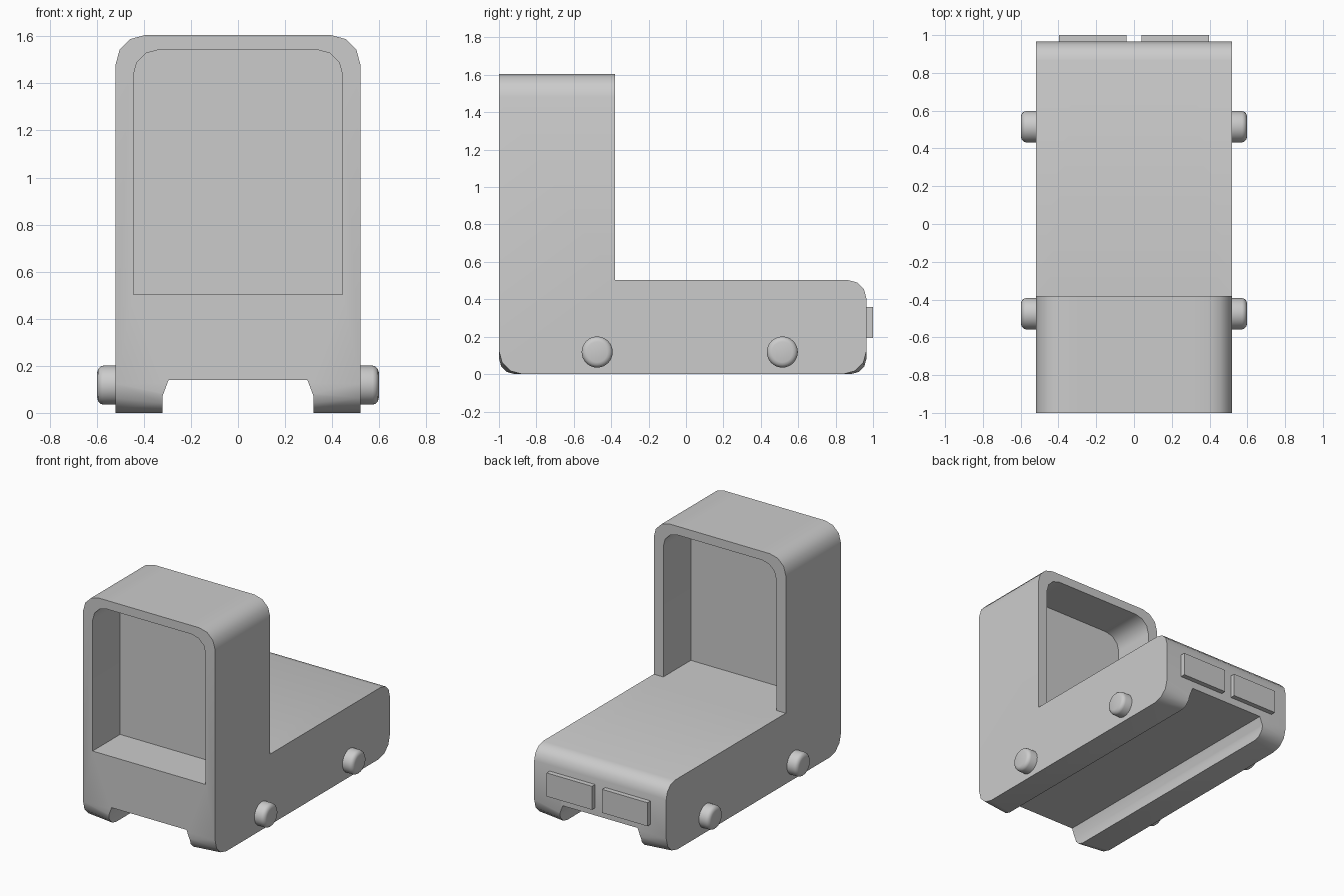
import bpy, bmesh, math

if "Cube" in bpy.data.objects:
    bpy.data.objects.remove(bpy.data.objects["Cube"])

HALF_W, FRONT, BACK, DECK, TOP = 0.52, -1.0, 0.965, 0.503, 1.605


def arc(cx, cy, r, a0, n=3):
    """Quarter-circle points, counter-clockwise from angle a0 (degrees)."""
    return [(cx + r * math.cos(math.radians(a0 + 90 * i / n)),
             cy + r * math.sin(math.radians(a0 + 90 * i / n))) for i in range(n + 1)]


def loft(name, loops, caps=True):
    """Skin a list of equal-length point loops into one mesh object."""
    bm = bmesh.new()
    rings = [[bm.verts.new(p) for p in loop] for loop in loops]
    for a, b in zip(rings, rings[1:]):
        for i in range(len(a)):
            j = (i + 1) % len(a)
            bm.faces.new((a[i], a[j], b[j], b[i]))
    if caps:
        bm.faces.new(rings[0])
        if len(rings) > 1:
            bm.faces.new(rings[-1])
    bmesh.ops.recalc_face_normals(bm, faces=bm.faces)
    mesh = bpy.data.meshes.new(name)
    bm.to_mesh(mesh)
    bm.free()
    ob = bpy.data.objects.new(name, mesh)
    bpy.context.collection.objects.link(ob)
    return ob


def prism_y(name, outline, y0, y1):
    return loft(name, [[(x, y, z) for x, z in outline] for y in (y0, y1)])


def arch(w, z0, z1, r):
    """Outline with two rounded top corners."""
    return [(-w, z0), (w, z0)] + arc(w - r, z1 - r, r, 0) + arc(r - w, z1 - r, r, 90)


def finish(ob, angle=35):
    """Apply modifiers and shade."""
    bpy.ops.object.select_all(action='DESELECT')
    ob.select_set(True)
    bpy.context.view_layer.objects.active = ob
    for m in list(ob.modifiers):
        bpy.ops.object.modifier_apply(modifier=m.name)
    bpy.ops.object.shade_smooth_by_angle(angle=math.radians(angle))


def side_profile(r):
    """L-shaped side outline; r is the rounding of the lower ends."""
    return (arc(FRONT + r, r, r, 180) + arc(BACK - r, r, r, 270)
            + arc(BACK - 0.1, DECK - 0.1, 0.1, 0)
            + [(-0.38, DECK), (-0.38, 1.7), (FRONT, 1.7)])


# Body: L profile across the width, lower rounding grows toward the sides
stations = [(-0.6, 0.14), (-0.3, 0.08), (0.3, 0.08), (0.6, 0.14)]
body = loft("sight_body", [[(x, y, z) for y, z in side_profile(r)] for x, r in stations])

# Cutters: outer silhouette, rail channel and window opening
window = arch(0.445, DECK, 1.543, 0.11)
channel = [(-0.32, -0.2), (0.32, -0.2), (0.32, 0.073), (0.295, 0.14),
           (-0.295, 0.14), (-0.32, 0.073)]
cutters = [
    (prism_y("silhouette_cutter", arch(HALF_W, -0.3, TOP, 0.125), -1.3, 1.3), 'INTERSECT'),
    (prism_y("channel_cutter", channel, -1.4, 1.4), 'DIFFERENCE'),
    (prism_y("window_cutter", window, -1.2, -0.3), 'DIFFERENCE'),
]
for cutter, op in cutters:
    cutter.hide_render = True
    mod = body.modifiers.new(op.title(), 'BOOLEAN')
    mod.operation, mod.object, mod.solver = op, cutter, 'EXACT'
finish(body)
for cutter, _ in cutters:
    bpy.data.objects.remove(cutter)

# Lens pane halfway through the hood
loft("lens_pane", [[(x, -0.69, z) for x, z in window]])

# Side screws with rounded heads
for side, s in (("left", -1), ("right", 1)):
    for end, y in (("front", -0.475), ("rear", 0.515)):
        rings = []
        for x, r in ((0.46, 0.083), (0.572, 0.083), (0.584, 0.079),
                     (0.594, 0.069), (0.598, 0.055)):
            rings.append([(s * x, y + r * math.cos(math.tau * i / 32),
                           0.118 + r * math.sin(math.tau * i / 32)) for i in range(32)])
        finish(loft(f"{end}_{side}_screw", rings), 40)

# Rear buttons
for side, s in (("left", -1), ("right", 1)):
    x0, x1 = sorted((s * 0.04, s * 0.397))
    prism_y(f"{side}_rear_button",
            [(x0, 0.193), (x1, 0.193), (x1, 0.36), (x0, 0.36)], 0.93, 1.0)
